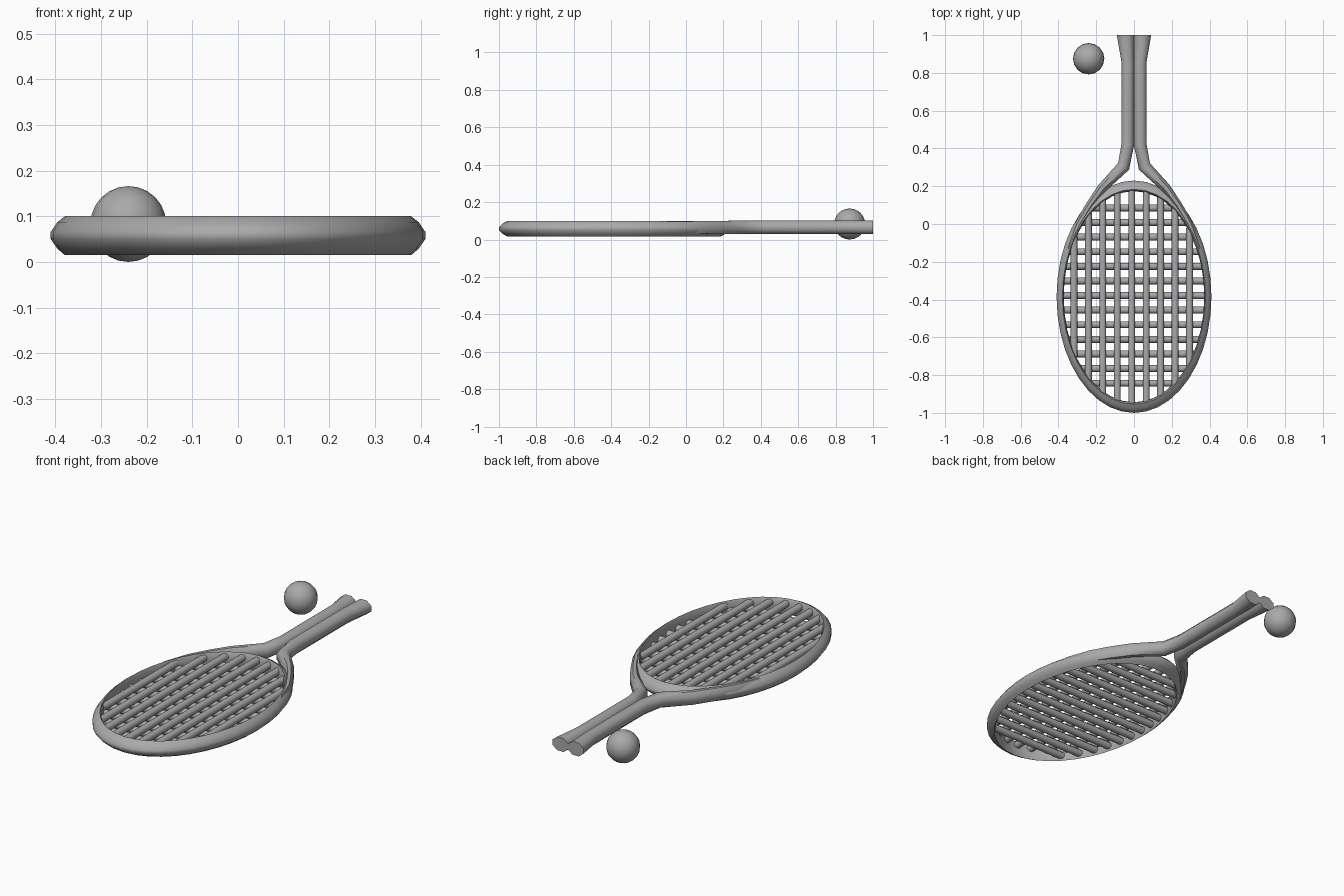
import bpy, bmesh, math
from mathutils import Vector

if "Cube" in bpy.data.objects:
    bpy.data.objects.remove(bpy.data.objects["Cube"])

grey = bpy.data.materials.new("light_grey")
grey.diffuse_color = (0.4, 0.4, 0.4, 1)
grey.use_nodes = True
grey.node_tree.nodes["Principled BSDF"].inputs["Base Color"].default_value = grey.diffuse_color
CY = -0.385           # centre of the head
RX, RY = 0.41, 0.615  # outer radii of the head


def finish(name, bm, angle=50):
    bmesh.ops.recalc_face_normals(bm, faces=bm.faces)
    me = bpy.data.meshes.new(name)
    bm.to_mesh(me)
    bm.free()
    ob = bpy.data.objects.new(name, me)
    bpy.context.collection.objects.link(ob)
    me.materials.append(grey)
    bpy.ops.object.select_all(action='DESELECT')
    ob.select_set(True)
    bpy.context.view_layer.objects.active = ob
    bpy.ops.object.shade_smooth_by_angle(angle=math.radians(angle))
    return ob


def skin(bm, rings, closed=False):
    """Join rings of points into a tube."""
    vr = [[bm.verts.new(p) for p in r] for r in rings]
    n = len(vr[0])
    for i in range(len(vr) if closed else len(vr) - 1):
        a, b = vr[i], vr[(i + 1) % len(vr)]
        for j in range(n):
            bm.faces.new((a[j], a[(j + 1) % n], b[(j + 1) % n], b[j]))
    if not closed:
        bm.faces.new(vr[0])
        bm.faces.new(vr[-1])


def bar(bm, a, b, r, sides=8):
    """Straight round bar between two points."""
    a, b = Vector(a), Vector(b)
    side = (b - a).normalized().cross(Vector((0, 0, 1)))
    ring = []
    for k in range(sides):
        t = 2 * math.pi * (k + 0.5) / sides
        ring.append(side * r * math.cos(t) + Vector((0, 0, r * math.sin(t))))
    skin(bm, [[a + p for p in ring], [b + p for p in ring]])


# Oval head frame: rounded outside, steeper inside (inset fraction, height)
profile = [(0, 0.05), (0, 0.066), (0.035, 0.087), (0.075, 0.1), (0.088, 0.085),
           (0.092, 0.058), (0.088, 0.031), (0.075, 0.015), (0.035, 0.029)]
bm = bmesh.new()
rings = []
for i in range(40):
    t = 2 * math.pi * i / 40
    rings.append([(RX * (1 - d) * math.cos(t), CY + RY * (1 - d) * math.sin(t), z)
                  for d, z in profile])
skin(bm, rings, closed=True)
finish("head_frame", bm, 60)

# Strings, clipped to the inside of the frame
IX, IY = RX * 0.93, RY * 0.93
bm = bmesh.new()
for i in range(-4, 5):
    x = -0.012 + 0.0765 * i
    h = IY * math.sqrt(1 - (x / IX) ** 2)
    bar(bm, (x, CY - h, 0.073), (x, CY + h, 0.073), 0.0195)
finish("long_strings", bm)

bm = bmesh.new()
for i in range(13):
    y = 0.085 - 0.0773 * i
    w = IX * math.sqrt(1 - ((y - CY) / IY) ** 2)
    bar(bm, (-w, y, 0.044), (w, y, 0.044), 0.0195)
finish("cross_strings", bm)

# Handle halves that split into the throat arms: x, y, half width, half height
path = [(0.045, 1.0, 0.046, 0.036), (0.033, 0.86, 0.034, 0.036),
        (0.033, 0.42, 0.034, 0.036), (0.055, 0.305, 0.034, 0.036),
        (0.17, 0.19, 0.025, 0.035), (0.235, 0.1, 0.02, 0.034),
        (0.295, 0.0, 0.018, 0.032), (0.345, -0.13, 0.014, 0.03)]
for name, s in (("right_handle_half", 1), ("left_handle_half", -1)):
    bm = bmesh.new()
    rings = []
    for i, (x, y, w, h) in enumerate(path):
        a, b = path[max(i - 1, 0)], path[min(i + 1, len(path) - 1)]
        d = Vector((b[0] - a[0], b[1] - a[1], 0)).normalized()
        if i in (0, 1, 2):
            d = Vector((0, -1, 0))
        n = Vector((-d.y, d.x, 0))
        ring = []
        for k in range(8):
            t = math.pi * (k + 0.5) / 4
            p = Vector((x, y, 0.065)) + n * (w * math.cos(t) / 0.924)
            p.z += h * math.sin(t) / 0.924
            ring.append((s * p.x, p.y, p.z))
        rings.append(ring)
    skin(bm, rings)
    finish(name, bm)

# Ball beside the handle
bm = bmesh.new()
bmesh.ops.create_uvsphere(bm, u_segments=16, v_segments=12, radius=0.083)
bmesh.ops.translate(bm, verts=bm.verts, vec=(-0.24, 0.875, 0.083))
finish("ball", bm)
